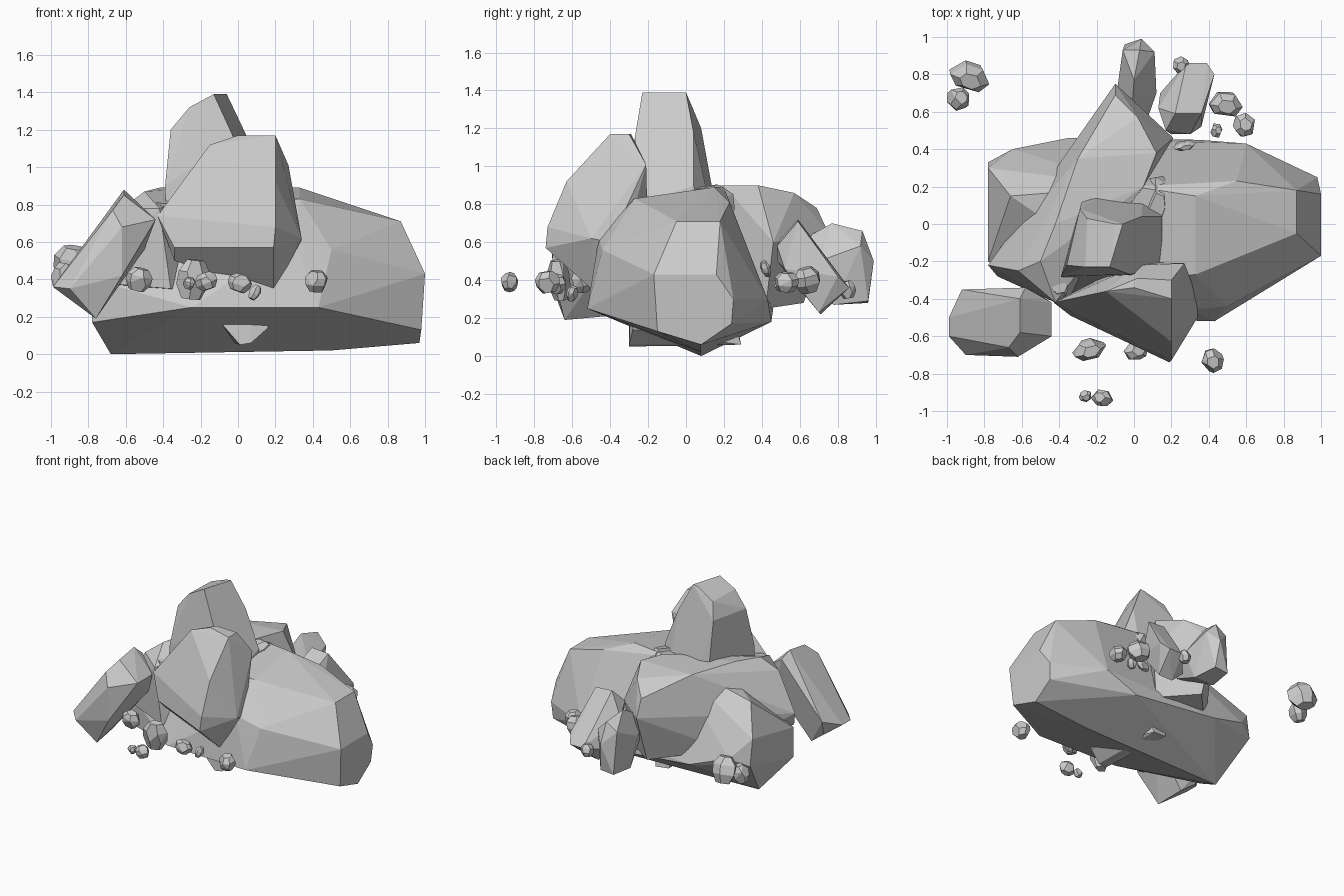
import bpy, bmesh, math, random
from mathutils import Vector, Euler

random.seed(4)


def boulder(name, pts, flat=7):
    """Faceted boulder: convex hull of its main corners, near-flat facets merged."""
    bm = bmesh.new()
    for p in pts:
        bm.verts.new(p)
    res = bmesh.ops.convex_hull(bm, input=bm.verts)
    junk = {v for v in res["geom_interior"] if isinstance(v, bmesh.types.BMVert)}
    bmesh.ops.delete(bm, geom=list(junk), context='VERTS')
    bmesh.ops.dissolve_limit(bm, angle_limit=math.radians(flat), verts=bm.verts, edges=bm.edges)
    bmesh.ops.recalc_face_normals(bm, faces=bm.faces)
    me = bpy.data.meshes.new(name)
    bm.to_mesh(me)
    bm.free()
    ob = bpy.data.objects.new(name, me)
    bpy.context.collection.objects.link(ob)
    return ob


def stone(name, centre, size, rot=(0, 0, 0)):
    """Small irregular stone: three jittered hexagonal rings hulled, then tilted."""
    e = Euler([math.radians(a) for a in rot]).to_matrix()
    pts = []
    for z, r in ((-.5, .3), (-.15, .5), (.2, .5), (.5, .28)):
        for k in range(6):
            a = math.tau * (k + random.uniform(-.25, .25)) / 6
            p = Vector((r * math.cos(a) * size[0], r * math.sin(a) * size[1], z * size[2]))
            pts.append(e @ p + Vector(centre))
    return boulder(name, pts, 14)


# broad base boulder
boulder("base_boulder", [
    (.87, .18, .71), (.87, -.05, .71), (1, .16, .43), (1, -.17, .43), (.93, -.1, .56),
    (.98, .25, .3), (.98, -.15, .13), (.97, .08, .06), (.97, .24, .17),
    (.5, .08, .02), (-.68, .08, 0), (-.78, -.2, .17), (-.25, -.5, .25), (.43, -.52, .25),
    (.5, -.44, .56), (.3, -.46, .62), (.33, -.27, .83), (.33, .15, .89), (.55, .23, .81),
    (0, .2, .89), (0, -.3, .82), (.6, .43, .3), (.35, .45, .18), (-.35, .46, .25),
    (-.65, .4, .35), (-.78, .33, .3), (-.78, .3, .5), (-.78, -.2, .4), (-.66, .15, .7)], 4)

# long boulder lying diagonally over the base
boulder("diagonal_boulder", [
    (-.1, .75, .65), (-.1, .69, .78), (.02, .57, .86), (.21, .46, .6), (.12, .38, .9),
    (-.3, .35, .89), (-.42, 0, .89), (-.5, -.2, .87), (-.62, -.25, .78), (-.78, -.22, .5),
    (-.73, -.28, .38), (-.42, -.42, .78), (-.36, -.42, .35), (-.1, .62, .28),
    (.15, .42, .25), (-.48, .2, .3), (.05, .2, .9)])

# tall central spire with a ridged tip, its foot just breaking the underside
boulder("central_spire", [
    (-.13, -.23, 1.39), (-.06, 0, 1.39), (-.1, .0, 1.385),
    (-.25, .03, 1.32), (-.26, -.23, 1.32), (-.36, -.22, 1.2), (-.29, .08, 1.2),
    (-.39, -.28, .9), (.04, .04, 1.18), (-.02, -.27, 1.15), (.15, .04, .9), (.15, -.22, .8),
    (-.28, .12, .85), (-.38, -.3, .5), (.16, -.25, .4), (-.07, -.3, .14), (.01, -.3, .05),
    (.07, -.3, .06), (.16, -.28, .14), (.06, .29, .06), (-.05, .28, .07)])

# leaning slab on the front
boulder("front_slab", [
    (.2, -.4, 1.17), (0, -.34, 1.17), (-.15, -.36, 1.12), (.2, -.3, 1.17), (.02, -.29, 1.17),
    (.27, -.21, 1.01), (.02, -.22, 1.02), (-.43, -.42, .74), (-.34, -.49, .57),
    (.19, -.74, .57), (.2, -.73, .68), (.2, -.63, .92), (.28, -.28, .75),
    (.34, -.4, .6), (.34, -.5, .62), (.19, -.46, .32), (-.34, -.42, .5), (0, -.2, .6)])

# tilted slab at the left front
boulder("left_slab", [
    (-.61, -.4, .88), (-.61, -.58, .85), (-.58, -.34, .82), (-.44, -.42, .72), (-.44, -.6, .72),
    (-.92, -.35, .42), (-.99, -.5, .36), (-.99, -.6, .36), (-.9, -.7, .35), (-.62, -.71, .68),
    (-.67, -.66, .77), (-.78, -.42, .21), (-.76, -.64, .19), (-.62, -.7, .42), (-.5, -.38, .56),
    (-.9, -.4, .3)])

# two upright boulders behind
boulder("rear_boulder", [
    (.04, .99, .5), (.0, .77, .7), (.03, .93, .66), (-.06, .93, .6), (.11, .92, .58),
    (.12, .7, .5), (-.09, .72, .5), (-.05, .96, .28), (.06, .96, .29), (.1, .78, .27),
    (-.07, .78, .27), (-.02, .5, .55), (.05, .5, .4)])
boulder("rear_slab", [
    (.17, .5, .62), (.3, .48, .58), (.22, .59, .72), (.36, .59, .71), (.28, .86, .36),
    (.39, .86, .36), (.43, .8, .42), (.13, .62, .55), (.14, .7, .32), (.25, .71, .22),
    (.36, .7, .23), (.36, .52, .46), (.2, .48, .5)])

# small wedges between the boulders
stone("inner_wedge", (.11, .1, .78), (.15, .34, .22), (10, 8, -8))
stone("rear_wedge", (.27, .42, .46), (.12, .05, .08), (20, 10, 10))
stone("lower_left_wedge", (-.42, -.32, .58), (.15, .15, .46), (5, 4, 20))

# loose stones scattered round the pile: centre, size, tilt
loose = [
    ((-.24, -.67, .4), (.18, .11, .21), (8, 5, 18)),
    ((.01, -.68, .38), (.13, .1, .09), (0, 20, 10)),
    ((.42, -.73, .39), (.12, .13, .11), (10, 0, 20)),
    ((-.17, -.93, .39), (.12, .09, .09), (0, -20, -10)),
    ((-.26, -.92, .38), (.07, .06, .06), (20, 0, 30)),
    ((.09, -.6, .33), (.06, .06, .08), (0, 30, 20)),
    ((-.53, -.55, .4), (.14, .11, .12), (10, 15, 0)),
    ((-.88, .79, .48), (.22, .15, .19), (15, 10, -20)),
    ((-.94, .67, .42), (.12, .13, .13), (0, 15, 20)),
    ((.49, .64, .4), (.18, .14, .13), (10, 10, -10)),
    ((.59, .53, .39), (.12, .13, .1), (0, 10, 20)),
    ((.44, .5, .38), (.06, .08, .07), (0, 20, 0)),
    ((.25, .85, .35), (.09, .09, .09), (10, 0, 20)),
]
for i, (c, s, r) in enumerate(loose):
    stone(f"loose_stone_{i + 1}", c, s, r)
